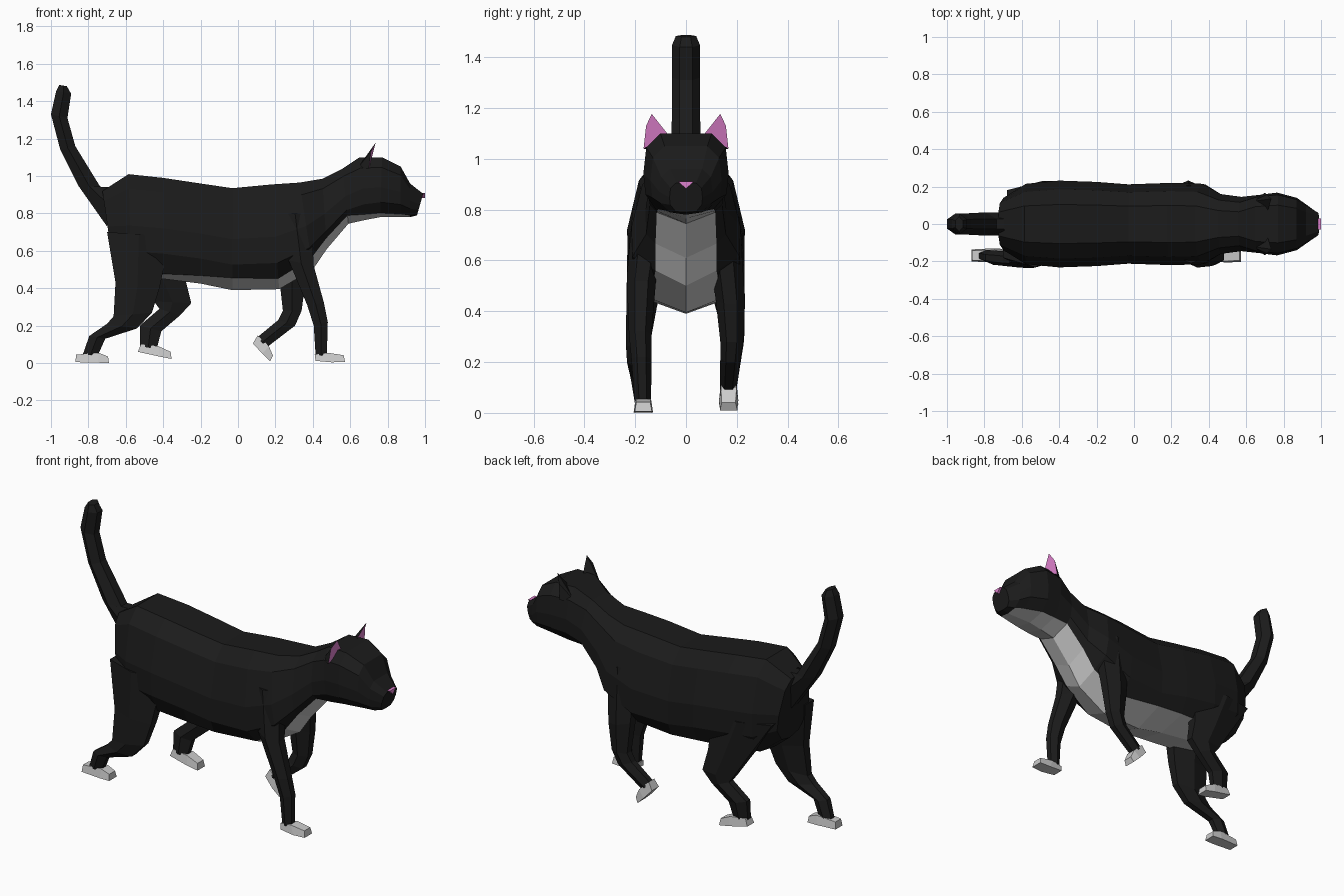
import bpy, bmesh


def material(name, rgb):
    m = bpy.data.materials.new(name)
    m.diffuse_color = (*rgb, 1)
    return m


BLACK = material("black_fur", (0.011, 0.011, 0.011))
WHITE = material("white_fur", (0.75, 0.75, 0.75))
PINK = material("pink_skin", (0.73, 0.22, 0.61))


def build(name, verts, faces, mats, paint=None):
    bm = bmesh.new()
    vs = [bm.verts.new(v) for v in verts]
    for i, f in enumerate(faces):
        face = bm.faces.new([vs[k] for k in f])
        face.material_index = paint(i) if paint else 0
    bmesh.ops.recalc_face_normals(bm, faces=bm.faces)
    me = bpy.data.meshes.new(name)
    bm.to_mesh(me)
    bm.free()
    for m in mats:
        me.materials.append(m)
    ob = bpy.data.objects.new(name, me)
    bpy.context.collection.objects.link(ob)
    return ob


def loft(name, rings, mats, paint=None):
    """Skin a list of equal rings and cap both ends."""
    n = len(rings[0])
    verts = [p for r in rings for p in r]
    faces = [(i * n + k, i * n + (k + 1) % n, (i + 1) * n + (k + 1) % n, (i + 1) * n + k)
             for i in range(len(rings) - 1) for k in range(n)]
    faces += [tuple(range(n)), tuple(range(len(verts) - n, len(verts)))]
    return build(name, verts, faces, mats, paint)


def body_ring(xt, zt, xb, zb, w, b, e, head=False):
    """Mirrored section from a top point to a bottom point; b, e place the belly edge."""
    if head:
        half = [(0.6 * w, 0), (0.93 * w, 0.17), (w, 0.5), (0.95 * w, 0.75), (b, e)]
    else:
        half = [(0.45 * w, 0), (0.8 * w, 0.14), (w, 0.5), (0.98 * w, 0.75), (b, e)]
    prof = half + [(0, 1)] + [(-y, t) for y, t in reversed(half)]
    return [(xt + (xb - xt) * t, y, zt + (zb - zt) * t) for y, t in prof]


# body, neck and head in one skin, white along the belly, chest and throat
trunk = [(-0.725, 0.92, -0.67, 0.54, 0.14, 0.08, 0.95),
         (-0.585, 1.01, -0.57, 0.46, 0.215, 0.13, 0.96),
         (-0.40, 0.99, -0.40, 0.45, 0.232, 0.17, 0.95),
         (-0.20, 0.96, -0.20, 0.425, 0.225, 0.18, 0.92),
         (-0.03, 0.935, -0.03, 0.39, 0.212, 0.18, 0.88),
         (0.18, 0.955, 0.22, 0.395, 0.22, 0.14, 0.9),
         (0.33, 0.965, 0.40, 0.50, 0.215, 0.12, 0.87),
         (0.45, 0.985, 0.475, 0.61, 0.16, 0.12, 0.85),
         (0.56, 1.04, 0.59, 0.745, 0.145, 0.115, 0.85)]
head = [(0.65, 1.10, 0.68, 0.765, 0.155, 0.115, 0.91),
        (0.77, 1.10, 0.76, 0.78, 0.168, 0.11, 0.93),
        (0.87, 1.05, 0.87, 0.78, 0.14, 0.08, 0.94),
        (0.92, 0.96, 0.92, 0.78, 0.105, 0.06, 0.95),
        (0.99, 0.905, 0.957, 0.79, 0.065, 0.04, 0.98)]
rings = [body_ring(*r) for r in trunk] + [body_ring(*r, head=True) for r in head]
N = len(rings[0])
loft("body_and_head", rings, [BLACK, WHITE],
     lambda i: int(N <= i < N * 12 and i % N in (4, 5)))


def limb_ring(x0, z0, x1, z1, y, t):
    """Flattened hexagon spanning two side-view outline points."""
    prof = [(0, 0.45), (0.5, 1), (1, 0.45), (1, -0.45), (0.5, -1), (0, -0.45)]
    return [(x0 + (x1 - x0) * s, y + t * k, z0 + (z1 - z0) * s) for s, k in prof]


def box_ring(x0, z0, x1, z1, y, t):
    return [(x0, y - t, z0), (x0, y + t, z0), (x1, y + t * 0.8, z1), (x1, y - t * 0.8, z1)]


# legs: back and front outline point, then side offset and half thickness
legs = {
    "right_hind": (-1, [(-0.70, 0.70, -0.36, 0.68, 0.14, 0.09),
                        (-0.655, 0.43, -0.42, 0.40, 0.175, 0.06),
                        (-0.665, 0.25, -0.46, 0.27, 0.19, 0.046),
                        (-0.70, 0.21, -0.54, 0.185, 0.19, 0.042),
                        (-0.795, 0.145, -0.71, 0.13, 0.18, 0.038),
                        (-0.83, 0.045, -0.75, 0.04, 0.17, 0.032)]),
    "left_hind": (1, [(-0.68, 0.68, -0.30, 0.66, 0.14, 0.09),
                      (-0.52, 0.44, -0.28, 0.44, 0.17, 0.06),
                      (-0.45, 0.33, -0.25, 0.32, 0.185, 0.046),
                      (-0.42, 0.29, -0.31, 0.255, 0.185, 0.042),
                      (-0.525, 0.2, -0.41, 0.17, 0.175, 0.038),
                      (-0.525, 0.09, -0.435, 0.075, 0.165, 0.032)]),
    "right_front": (-1, [(0.22, 0.80, 0.39, 0.80, 0.14, 0.07),
                         (0.27, 0.55, 0.405, 0.52, 0.175, 0.058),
                         (0.37, 0.31, 0.46, 0.32, 0.18, 0.045),
                         (0.405, 0.2, 0.48, 0.22, 0.175, 0.04),
                         (0.415, 0.04, 0.475, 0.04, 0.17, 0.032)]),
    "left_front": (1, [(0.20, 0.78, 0.39, 0.76, 0.14, 0.07),
                       (0.22, 0.46, 0.36, 0.43, 0.175, 0.058),
                       (0.24, 0.28, 0.34, 0.28, 0.18, 0.045),
                       (0.215, 0.23, 0.305, 0.2, 0.175, 0.04),
                       (0.10, 0.135, 0.155, 0.085, 0.167, 0.034)]),
}
for name, (side, rows) in legs.items():
    loft(name + "_leg", [limb_ring(*r[:4], side * r[4], r[5]) for r in rows], [BLACK])

# paws: sole and top outline point, heel to toe
paws = {
    "right_hind": (-1, [(-0.87, 0.005, -0.865, 0.045), (-0.75, 0.002, -0.745, 0.055),
                        (-0.69, 0.0, -0.695, 0.035)]),
    "left_hind": (1, [(-0.535, 0.06, -0.52, 0.10), (-0.42, 0.035, -0.425, 0.09),
                      (-0.355, 0.022, -0.36, 0.06)]),
    "right_front": (-1, [(0.415, 0.012, 0.41, 0.045), (0.50, 0.004, 0.48, 0.055),
                         (0.572, 0.006, 0.565, 0.042)]),
    "left_front": (1, [(0.08, 0.105, 0.105, 0.148), (0.13, 0.05, 0.165, 0.09),
                       (0.172, 0.01, 0.187, 0.04)]),
}
for name, (side, rows) in paws.items():
    loft(name + "_paw", [box_ring(*r, side * 0.168, t)
                         for r, t in zip(rows, (0.032, 0.038, 0.034))], [WHITE])

# raised tail
tail = [(-0.70, 0.73, -0.66, 0.94), (-0.855, 0.95, -0.735, 0.94), (-0.95, 1.14, -0.87, 1.16),
        (-1.0, 1.33, -0.912, 1.31), (-0.972, 1.455, -0.892, 1.44), (-0.955, 1.487, -0.915, 1.48)]
loft("tail", [limb_ring(*r, 0, t) for r, t in
              zip(tail, (0.06, 0.062, 0.056, 0.055, 0.055, 0.04))], [BLACK])

# ears with pink insides
for side, name in ((-1, "right_ear"), (1, "left_ear")):
    pts = [(0.715, 0.07, 1.095), (0.735, 0.135, 1.177), (0.71, 0.157, 1.13),
           (0.70, 0.167, 1.04), (0.63, 0.12, 1.03)]
    build(name, [(x, side * y, z) for x, y, z in pts],
          [(0, 1, 2, 3), (0, 1, 4), (1, 2, 4), (2, 3, 4), (3, 0, 4)],
          [BLACK, PINK], lambda i: int(i == 0))

# nose
nose = [(x, y, z) for x in (0.97, 1.0) for y, z in ((-0.03, 0.91), (0.03, 0.91), (0, 0.882))]
loft("nose", [nose[:3], nose[3:]], [PINK])
